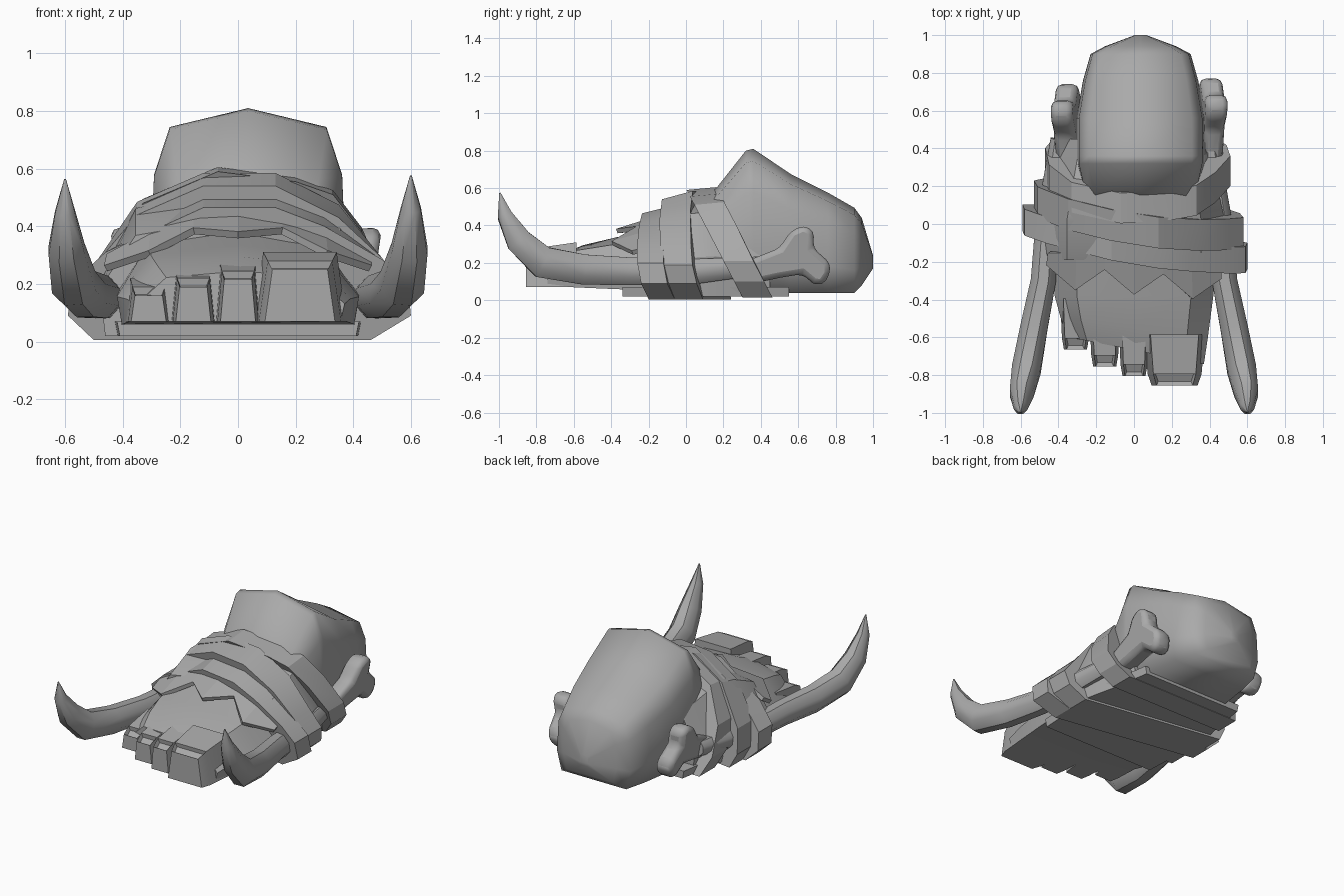
import bpy, bmesh, math
from mathutils import Vector

if "Cube" in bpy.data.objects:
    bpy.data.objects.remove(bpy.data.objects["Cube"])

grey = bpy.data.materials.new("plain_grey")
grey.diffuse_color = (0.4, 0.4, 0.4, 1)
grey.use_nodes = True
grey.node_tree.nodes["Principled BSDF"].inputs["Base Color"].default_value = grey.diffuse_color


def finish(name, bm, angle=30, thick=0, bevel=0):
    """Turn a bmesh into a named object with shading and modifiers."""
    bmesh.ops.recalc_face_normals(bm, faces=bm.faces)
    me = bpy.data.meshes.new(name)
    bm.to_mesh(me)
    bm.free()
    me.materials.append(grey)
    ob = bpy.data.objects.new(name, me)
    bpy.context.collection.objects.link(ob)
    if thick:
        m = ob.modifiers.new("thickness", 'SOLIDIFY')
        m.thickness, m.offset = thick, 0
    if bevel:
        m = ob.modifiers.new("bevel", 'BEVEL')
        m.width, m.segments = bevel, 2
    if angle:
        bpy.context.view_layer.objects.active = ob
        bpy.ops.object.select_all(action='DESELECT')
        ob.select_set(True)
        bpy.ops.object.shade_smooth_by_angle(angle=math.radians(angle))
    return ob


def loft(rings, closed=True, caps=True):
    """Skin a list of equal-length rings."""
    bm = bmesh.new()
    vs = [[bm.verts.new(p) for p in r] for r in rings]
    n = len(rings[0])
    for r0, r1 in zip(vs, vs[1:]):
        for i in range(n if closed else n - 1):
            j = (i + 1) % n
            bm.faces.new((r0[i], r0[j], r1[j], r1[i]))
    if caps:
        bm.faces.new(vs[0])
        bm.faces.new(vs[-1])
    return bm


def section(shape, y, w, bottom, top, cx=0.0, skew=0.0):
    """Symmetric cross-section; shape holds (width, height) fractions."""
    h = top - bottom
    half = [(w * a, bottom + h * b) for a, b in shape]
    pts = [(-x, z) for x, z in half] + [(0, top)] + half[::-1]
    return [(cx + x, y - skew * x, z) for x, z in pts]


# Bare foot and boot upper share one arched cross-section
arch = [(.96, 0), (1, .35), (.72, .87)]
finish("foot", loft([section(arch, -.67, .36, .07, .245, .01, .2),
                     section(arch, -.55, .39, .07, .295, 0, .15),
                     section(arch, -.38, .42, .06, .335),
                     section(arch, -.10, .42, .05, .40)]))
wide = [(.96, 0), (1, .4), (.74, .85)]
finish("boot_upper", loft([section(wide, -.19, .48, .02, .43),
                           section(wide, .02, .48, .02, .54),
                           section(wide, .16, .45, .02, .56),
                           section(wide, .45, .38, .02, .45)]))

# Toes: inner x, outer x, front y, top z
toes = [(-.385, -.235, -.665, .19), (-.23, -.08, -.755, .22),
        (-.075, .075, -.805, .245), (.085, .385, -.855, .28)]
for k, (x0, x1, yf, zt) in enumerate(toes):
    c, w, yb = (x0 + x1) / 2, (x1 - x0) / 2, yf + .27
    if k == 3:
        c -= .02
    rings = []
    for y, s, z in ((yf, .75, zt - .03), (yf + .06, .88, zt), (yb, 1, zt + .03)):
        rings.append([(c + w * s * a, y, h) for a, h in
                      ((-1.08, .07), (-.85, z), (.85, z), (1.08, .07))])
    bm = loft(rings)
    # sunken notch in the sloping face behind the nail
    bmesh.ops.recalc_face_normals(bm, faces=bm.faces)
    slope = [f for f in bm.faces if f.normal.z > .3 and f.normal.y < -.3]
    bmesh.ops.inset_region(bm, faces=slope, thickness=.014, depth=-.025)
    finish("toe_%d" % (k + 1), bm, 20)

# Flat boot sole
finish("sole", loft([[(-a, y, .02), (-a - .01, y, .07), (a + .01, y, .07), (a, y, .02)]
                     for y, a in ((-.34, .41), (.1, .43), (.55, .36))]))

# Torn cuff with three points along its front edge
back, front = [], []
for i in range(7):
    x = -.45 + .15 * i
    z = .42 - .72 * x * x
    back.append((x, -.15, z + .02))
    front.append((x * 1.02, (-.37 if i % 2 else -.25) - .08 * x, z - (.05 if i % 2 else .02)))
finish("torn_cuff", loft([back, front], closed=False, caps=False), 0, thick=.025)

# Rounded heel lump: y, half width, bottom, top
lump = [(.88, 0), (1, .27), (.96, .7), (.80, .915)]
finish("heel", loft([section(lump, y, w, b, t, .035) for y, w, b, t in
                     ((.10, .29, .04, .53), (.17, .305, .04, .61), (.32, .34, .04, .80),
                      (.36, .34, .04, .81), (.56, .34, .04, .675), (.76, .305, .04, .575),
                      (.90, .265, .04, .495), (.94, .19, .08, .44), (1.0, .03, .17, .24))]), 88)


def wrap(name, pts, y, lean_x, lean_z, width, rise):
    """Leather strip around an x-z outline, lying in a leaning plane."""
    rings = []
    for t in (0, 1):
        rings.append([(x, y + lean_x * x + lean_z * z + width * t,
                       z + (rise * t if z > .35 else 0)) for x, z in pts])
    finish(name, loft(rings), 25)


# Leather wraps
wrap("front_wrap", [(-.5, .005), (-.59, .09), (-.58, .2), (-.46, .31), (-.12, .465), (.13, .465),
                    (.3, .4), (.5, .285), (.59, .2), (.6, .09), (.46, .005)],
     -.12, -.17, -.2, .14, .035)
wrap("middle_wrap", [(-.48, .005), (-.53, .1), (-.51, .25), (-.35, .44), (-.12, .54), (.13, .54),
                     (.35, .43), (.5, .29), (.58, .19), (.56, .09), (.46, .005)],
     0, -.16, -.2, .165, .045)
wrap("ankle_wrap", [(-.42, .015), (-.47, .13), (-.45, .3), (-.33, .48), (-.07, .59), (.2, .555),
                    (.33, .51), (.43, .38), (.51, .21), (.49, .1), (.42, .015)],
     .31, 0, -.52, .16, .015)

# Curved tusks and the bone ends behind them: x, y, z, radius
path = [(.60, -.995, .575, .004), (.60, -.97, .46, .042), (.595, -.895, .32, .075),
        (.57, -.77, .205, .092), (.53, -.55, .165, .087), (.48, -.3, .155, .08),
        (.46, 0, .15, .075), (.40, .45, .19, .05)]
bone = [(.30, .20), (.50, .28), (.56, .37), (.63, .40), (.685, .37), (.68, .28), (.77, .20),
        (.77, .14), (.73, .08), (.68, .09), (.62, .14), (.50, .12), (.36, .09)]
for side, s in (("left", -1), ("right", 1)):
    rings = []
    for i, (x, y, z, r) in enumerate(path):
        a, b = path[max(i - 1, 0)], path[min(i + 1, len(path) - 1)]
        t = (Vector(b[:3]) - Vector(a[:3])).normalized()
        u = t.cross(Vector((1, 0, 0))).normalized()
        v = t.cross(u)
        ring = []
        for k in range(8):
            q = math.tau * (k + .5) / 8
            p = Vector((x, y, z)) + u * r * math.cos(q) + v * r * .9 * math.sin(q)
            ring.append((s * p.x, p.y, p.z - (.012 if s < 0 and y < -.9 else 0)))
        rings.append(ring)
    finish(side + "_tusk", loft(rings), 46)
    dy = -.03 if s < 0 else 0
    x0 = .42 if s > 0 else .365
    finish(side + "_bone_end", loft([[(s * (x0 + d + .15 * (z - .25)), y + dy, z) for y, z in bone]
                                     for d in (-.058, .058)]), 40, bevel=.03)
